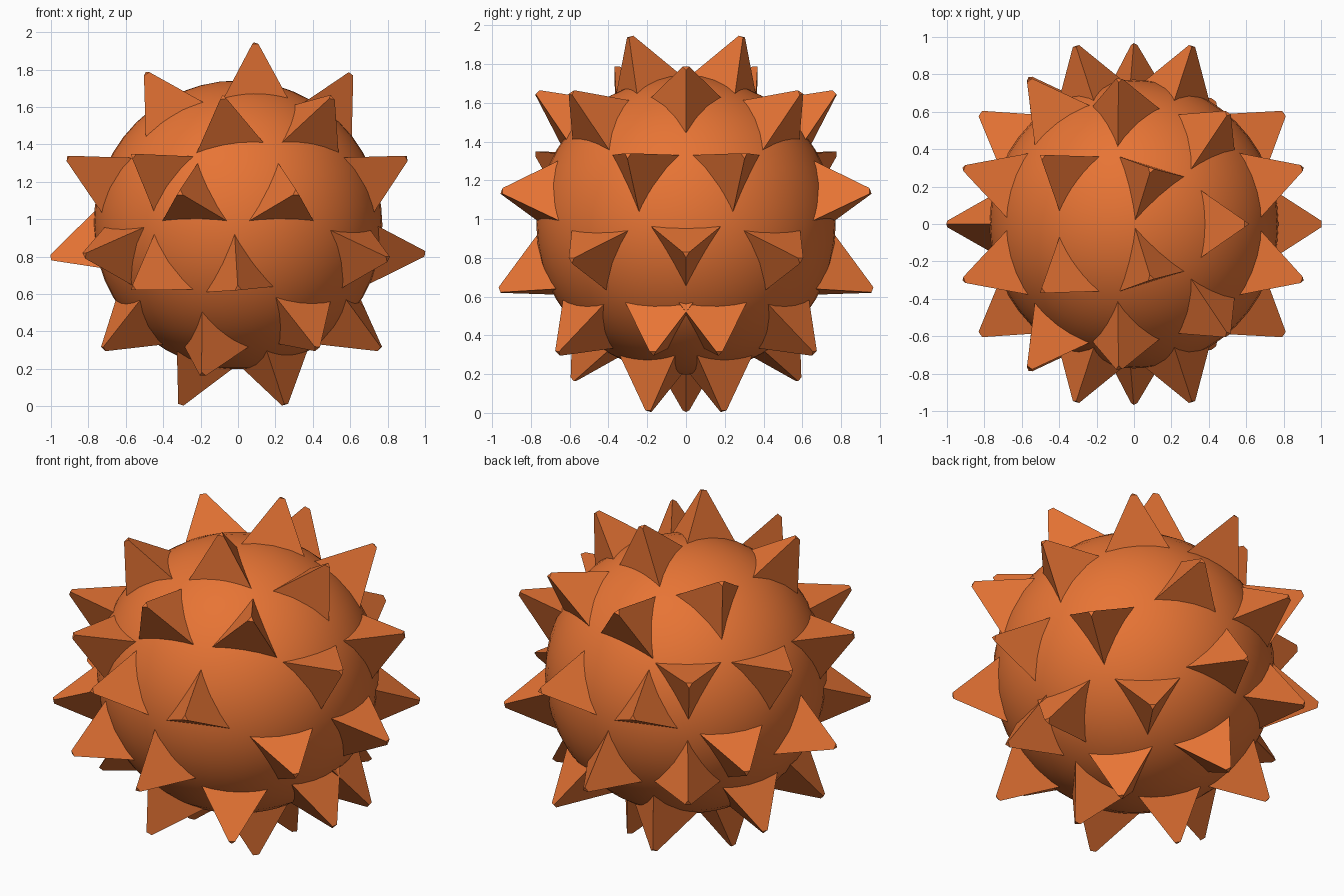
import bpy
import bmesh
import math
from mathutils import Vector

CENTRE = Vector((0, 0, 0.97))
BALL_RADIUS = 0.772
UP, DOWN = 0, 60          # which way one corner of a spike's base points

# Remove the default cube
cube = bpy.data.objects.get("Cube")
if cube:
    bpy.data.objects.remove(cube, do_unlink=True)

# Single orange colour for everything
orange = bpy.data.materials.new("orange")
orange.use_nodes = True
colour = (0.80, 0.175, 0.035, 1)
orange.diffuse_color = colour
shader = next(n for n in orange.node_tree.nodes if n.type == 'BSDF_PRINCIPLED')
shader.inputs["Base Color"].default_value = colour


def add_spike(bm, tip, roll):
    """Three-sided pyramid with a blunt tip, standing on the ball."""
    normal = Vector(tip).normalized()
    right = Vector((0, 0, 1)).cross(normal).normalized()
    up = normal.cross(right)
    rings = []
    for radius, height in ((0.216, 0.73), (0.02, Vector(tip).length)):
        ring = []
        for i in range(3):
            a = math.radians(roll + 120 * i)
            offset = (right * math.sin(a) + up * math.cos(a)) * radius
            ring.append(bm.verts.new(normal * height + offset))
        rings.append(ring)
    base, top = rings
    for i in range(3):
        j = (i + 1) % 3
        bm.faces.new((base[i], base[j], top[j], top[i]))
    bm.faces.new(top)
    bm.faces.new(base)


def make_spikes(name, spikes, mirrored):
    bm = bmesh.new()
    for tip, roll in spikes:
        add_spike(bm, tip, roll)
    bmesh.ops.recalc_face_normals(bm, faces=bm.faces)
    mesh = bpy.data.meshes.new(name)
    bm.to_mesh(mesh)
    bm.free()
    mesh.materials.append(orange)
    obj = bpy.data.objects.new(name, mesh)
    obj.location = CENTRE
    bpy.context.collection.objects.link(obj)
    if mirrored:
        mirror = obj.modifiers.new("front_to_back", 'MIRROR')
        mirror.use_axis = (False, True, False)
        mirror.use_mirror_merge = False
    return obj


# Smooth ball body
bpy.ops.mesh.primitive_uv_sphere_add(segments=48, ring_count=24,
                                     radius=BALL_RADIUS, location=CENTRE)
ball = bpy.context.object
ball.name = "ball_body"
ball.data.materials.append(orange)
bpy.ops.object.shade_smooth()

# Spikes along the middle plane: tip position from the ball centre, roll
make_spikes("middle_spikes", [
    ((0.60, 0, 0.81), DOWN),
    ((1.00, 0, -0.15), DOWN),
    ((-1.00, 0, -0.18), UP),
    ((-0.31, 0, -0.96), DOWN),
], mirrored=False)

# Spikes on the front half, mirrored to the back
make_spikes("paired_spikes", [
    # crown
    ((0.09, -0.29, 0.97), UP),
    ((-0.49, -0.36, 0.81), DOWN),
    # upper row
    ((-0.08, -0.77, 0.68), -12),
    ((0.50, -0.59, 0.68), 12),
    # upper middle row
    ((-0.91, -0.30, 0.36), DOWN),
    ((0.90, -0.30, 0.36), DOWN),
    ((-0.56, -0.77, 0.37), DOWN),
    ((-0.31, -0.95, 0.17), UP),
    ((0.31, -0.95, 0.17), UP),
    # lower middle row
    ((-0.82, -0.59, -0.16), DOWN),
    ((0.80, -0.59, -0.18), DOWN),
    ((-0.56, -0.78, -0.34), UP),
    ((0.00, -0.96, -0.34), -5),
    # lower row
    ((0.76, -0.17, -0.66), DOWN),
    ((0.42, -0.66, -0.66), 65),
    ((-0.72, -0.28, -0.66), DOWN),
    # underside
    ((-0.19, -0.58, -0.80), UP),
    ((0.25, -0.19, -0.96), DOWN),
], mirrored=True)
